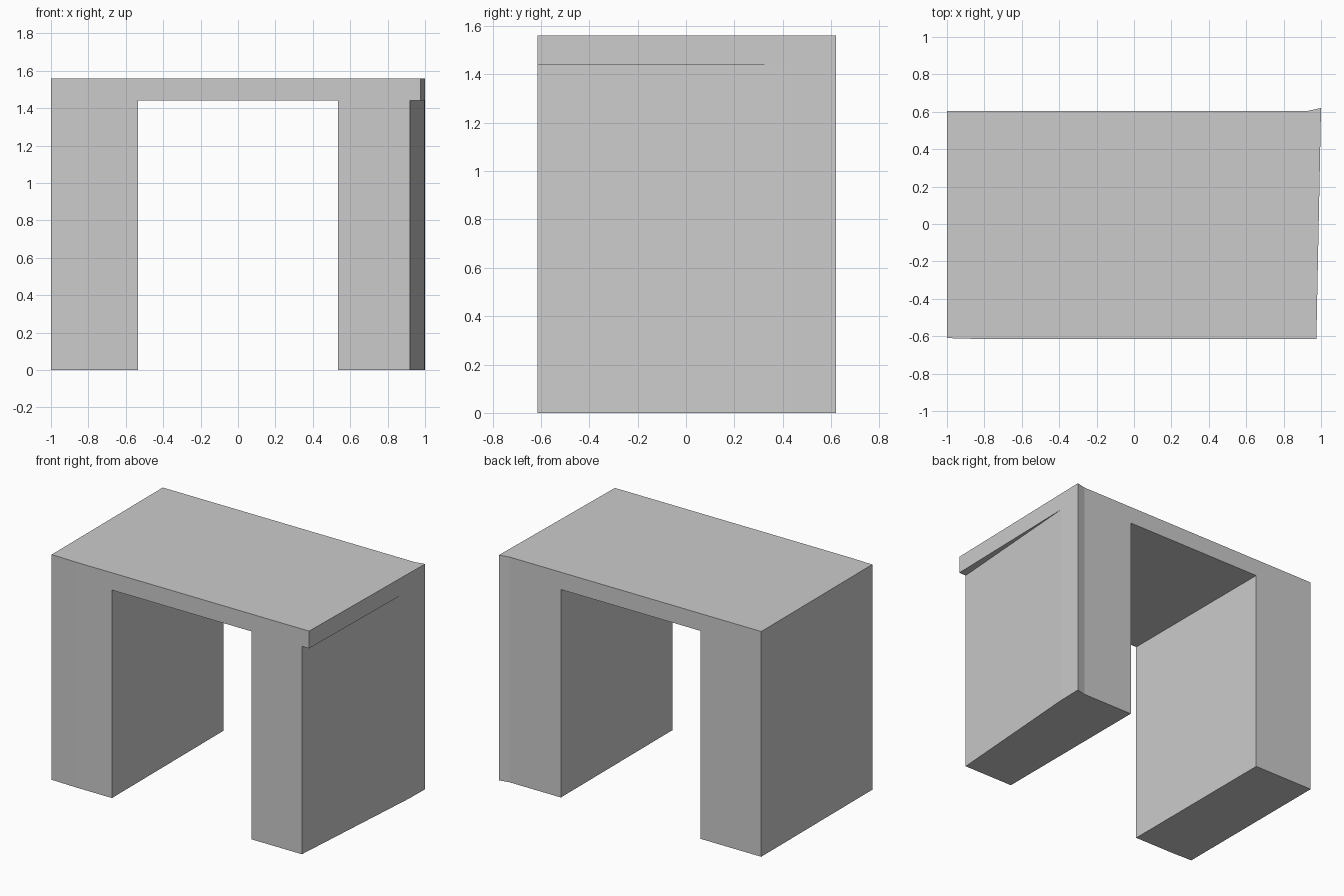
import bpy
import bmesh

default = bpy.data.objects.get("Cube")
if default:
    bpy.data.objects.remove(default, do_unlink=True)

HEIGHT = 1.56
UNDERSIDE = 1.44

grey = bpy.data.materials.new("light_grey")
grey.use_nodes = True
colour = (0.6, 0.6, 0.6, 1)
grey.diffuse_color = colour
grey.node_tree.nodes["Principled BSDF"].inputs["Base Color"].default_value = colour


def prism(name, outline, bottom, top):
    """Raise a flat plan outline into a solid block."""
    bm = bmesh.new()
    face = bm.faces.new([bm.verts.new((x, y, bottom)) for x, y in outline])
    raised = bmesh.ops.extrude_face_region(bm, geom=[face])
    verts = [v for v in raised["geom"] if isinstance(v, bmesh.types.BMVert)]
    bmesh.ops.translate(bm, verts=verts, vec=(0, 0, top - bottom))
    bmesh.ops.recalc_face_normals(bm, faces=bm.faces)
    mesh = bpy.data.meshes.new(name)
    bm.to_mesh(mesh)
    bm.free()
    mesh.materials.append(grey)
    obj = bpy.data.objects.new(name, mesh)
    bpy.context.collection.objects.link(obj)
    return obj


def carve(target, cutter):
    """Subtract the cutter for good, then discard it."""
    cutter.hide_render = True
    mod = target.modifiers.new("carve", "BOOLEAN")
    mod.operation = "DIFFERENCE"
    mod.solver = "EXACT"
    mod.object = cutter
    bpy.context.view_layer.objects.active = target
    bpy.ops.object.modifier_apply(modifier=mod.name)
    bpy.data.objects.remove(cutter, do_unlink=True)


# Solid block with the slightly skewed left side and flared back corner
plan = [(-1, -0.61), (-0.82, -0.615), (0.975, -0.615),
        (1, 0.62), (0.93, 0.605), (-1, 0.605)]
portal = prism("portal_frame", plan, 0, HEIGHT)

# Passage between the two legs
passage = [(-0.535, -1), (0.535, -1), (0.535, 1), (-0.535, 1)]
carve(portal, prism("passage_cutter", passage, -0.2, UNDERSIDE))

# Tapering undercut that leaves the slab overhanging the left leg
undercut = [(0.914, -0.7), (1.2, -0.7), (1.2, 0.5), (1.0004, 0.5)]
carve(portal, prism("undercut_cutter", undercut, -0.2, UNDERSIDE))
